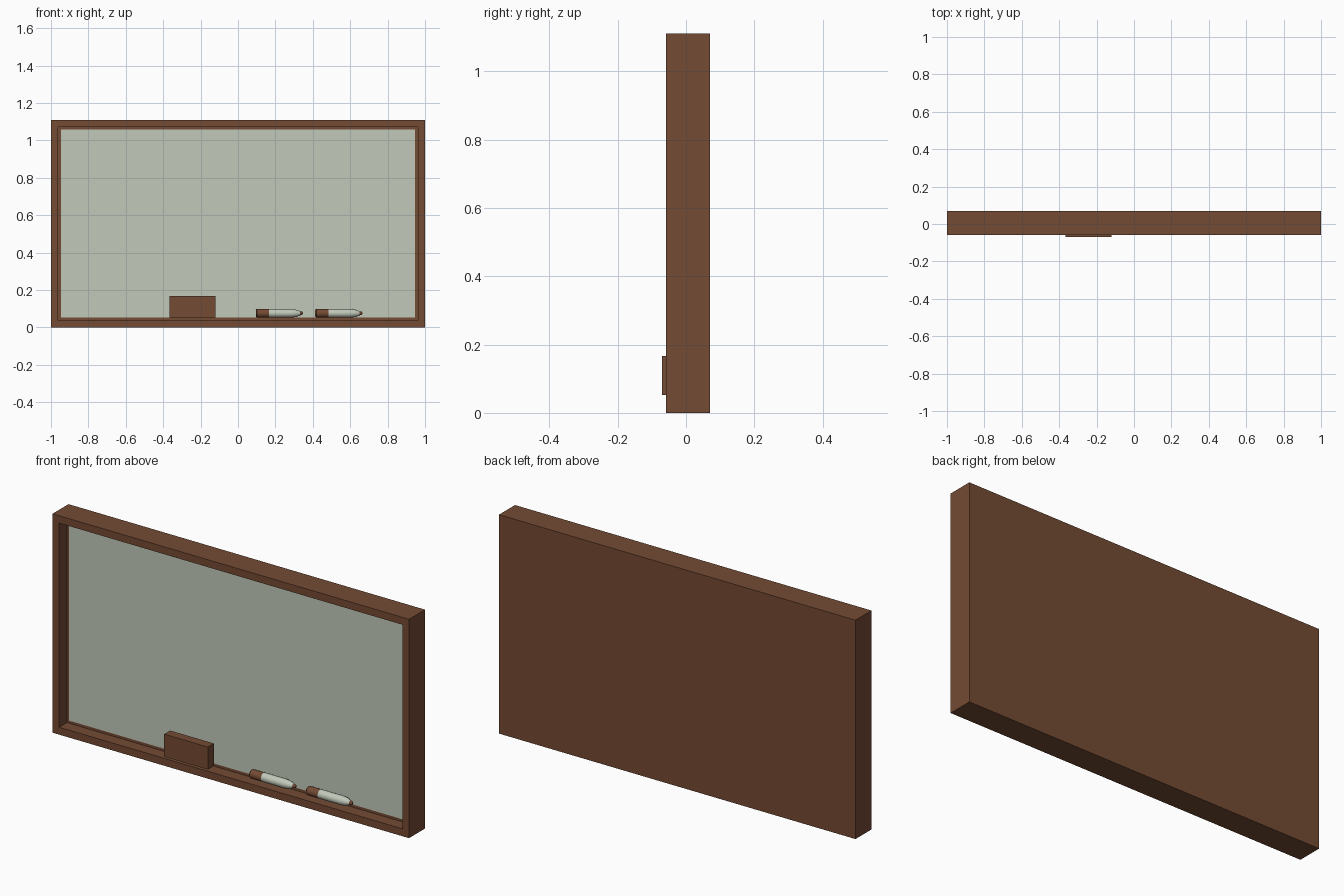
import bpy, bmesh, math
from mathutils import Matrix, Vector

if "Cube" in bpy.data.objects:
    bpy.data.objects.remove(bpy.data.objects["Cube"])


def material(name, rgb):
    m = bpy.data.materials.new(name)
    m.diffuse_color = (*rgb, 1)
    m.use_nodes = True
    m.node_tree.nodes["Principled BSDF"].inputs["Base Color"].default_value = m.diffuse_color
    return m


BROWN = material("brown wood", (0.174, 0.069, 0.034))
PALE = material("pale grey green", (0.533, 0.584, 0.491))


def finish(name, bm, mats):
    bmesh.ops.recalc_face_normals(bm, faces=bm.faces)
    me = bpy.data.meshes.new(name)
    bm.to_mesh(me)
    bm.free()
    for m in mats:
        me.materials.append(m)
    ob = bpy.data.objects.new(name, me)
    bpy.context.collection.objects.link(ob)
    return ob


def box_mesh(lo, hi):
    lo, hi = Vector(lo), Vector(hi)
    bm = bmesh.new()
    bmesh.ops.create_cube(bm, size=1, matrix=Matrix.Translation((lo + hi) / 2)
                          @ Matrix.Diagonal((*(hi - lo), 1)))
    return bm


FRONT, BACK, HEIGHT, RIM, PANEL = -0.058, 0.07, 1.11, 0.053, 0.0

# Frame: solid backed box with its front face inset and pushed in
bm = box_mesh((-1, FRONT, 0), (1, BACK, HEIGHT))
bm.normal_update()
front = min(bm.faces, key=lambda f: f.calc_center_median().y)
bmesh.ops.inset_region(bm, faces=[front], thickness=RIM)
floor = bmesh.ops.extrude_discrete_faces(bm, faces=[front])["faces"][0]
bmesh.ops.translate(bm, verts=floor.verts, vec=(0, PANEL + 0.004 - FRONT, 0))
finish("frame", bm, [BROWN])

# Writing surface: thin plate on the floor of the recess
finish("board_surface",
       box_mesh((-1 + RIM, PANEL, RIM), (1 - RIM, PANEL + 0.004, HEIGHT - RIM)), [PALE])

# Eraser resting on the bottom rail
finish("eraser", box_mesh((-0.365, -0.07, RIM), (-0.12, -0.022, 0.167)), [BROWN])

# Marker outline: distance along the pen, radius, colour of the band after it
R = 0.0225
PROFILE = [(0, 0.017, 0), (0.006, R, 0), (0.07, R, 1), (0.195, R, 1), (0.222, 0.018, 1),
           (0.237, 0.011, 0), (0.248, 0.008, 0), (0.252, 0.004, 0)]


def marker(name, x0, sides=20):
    bm = bmesh.new()
    rings = []
    for d, r, _ in PROFILE:
        rings.append([bm.verts.new((x0 + d, -0.03 + r * math.cos(a), RIM + R + r * math.sin(a)))
                      for a in (2 * math.pi * i / sides for i in range(sides))])
    for k in range(len(rings) - 1):
        for i in range(sides):
            j = (i + 1) % sides
            f = bm.faces.new((rings[k][i], rings[k][j], rings[k + 1][j], rings[k + 1][i]))
            f.material_index = PROFILE[k][2]
    bm.faces.new(rings[0])
    bm.faces.new(rings[-1])
    ob = finish(name, bm, [BROWN, PALE])
    bpy.ops.object.select_all(action='DESELECT')
    ob.select_set(True)
    bpy.context.view_layer.objects.active = ob
    bpy.ops.object.shade_smooth_by_angle(angle=math.radians(35))


# Two markers on the bottom rail
marker("left_marker", 0.095)
marker("right_marker", 0.413)
